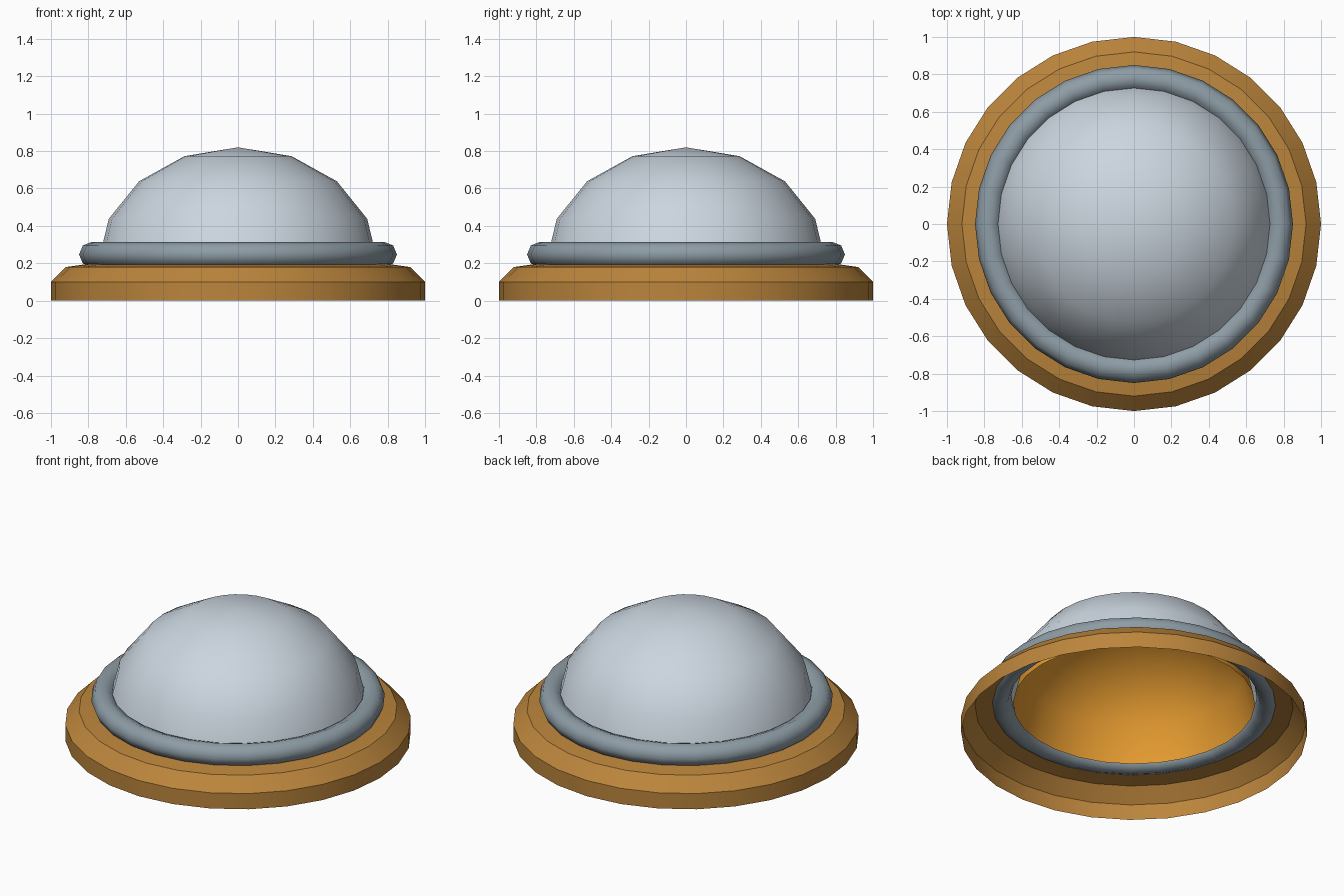
import bpy, math

if "Cube" in bpy.data.objects:
    bpy.data.objects.remove(bpy.data.objects["Cube"])

SIDES = 28


def material(name, rgb):
    m = bpy.data.materials.new(name)
    m.diffuse_color = (*rgb, 1.0)
    m.use_nodes = True
    m.node_tree.nodes["Principled BSDF"].inputs["Base Color"].default_value = m.diffuse_color
    return m


def lathe(name, profile, mat, closed=False, angle=180):
    """Spin a (radius, z) profile round the z axis; radius 0 makes a pole."""
    verts, rings, faces = [], [], []
    for r, z in profile:
        n = 1 if r < 1e-6 else SIDES
        ring = []
        for i in range(n):
            a = 2 * math.pi * i / SIDES
            ring.append(len(verts))
            verts.append((r * math.cos(a), r * math.sin(a), z))
        rings.append(ring)
    pairs = list(zip(rings, rings[1:]))
    if closed:
        pairs.append((rings[-1], rings[0]))
    for lo, hi in pairs:
        for i in range(SIDES):
            j = (i + 1) % SIDES
            if len(hi) == 1:
                faces.append((lo[i], lo[j], hi[0]))
            else:
                faces.append((lo[i], lo[j], hi[j], hi[i]))
    mesh = bpy.data.meshes.new(name)
    mesh.from_pydata(verts, [], faces)
    mesh.materials.append(mat)
    obj = bpy.data.objects.new(name, mesh)
    bpy.context.collection.objects.link(obj)
    bpy.ops.object.select_all(action='DESELECT')
    obj.select_set(True)
    bpy.context.view_layer.objects.active = obj
    if angle >= 180:
        bpy.ops.object.shade_smooth()
    else:
        bpy.ops.object.shade_smooth_by_angle(angle=math.radians(angle))
    return obj


def dome_profile(radius, height, z0, rings=4):
    pts = []
    for k in range(rings + 1):
        t = math.pi / 2 * k / rings
        pts.append((radius * math.cos(t), z0 + height * math.sin(t)))
    return pts


brass = material("brass brown", (0.50, 0.235, 0.045))
steel = material("steel grey", (0.27, 0.335, 0.38))
pale = material("pale grey", (0.60, 0.67, 0.74))
amber = material("amber", (0.79, 0.33, 0.03))

# Hollow chamfered base, open underneath
lathe("base_flange", [(1, 0), (1, 0.10), (0.92, 0.18), (0.78, 0.20)], brass, angle=30)

# Rounded clamping ring
ring = [(0.78 + 0.07 * math.cos(k * math.pi / 4), 0.247 + 0.068 * math.sin(k * math.pi / 4))
        for k in range(8)]
lathe("clamp_ring", ring, steel, closed=True)

# Outer dome and its amber lining, seen from below
lathe("outer_dome", dome_profile(0.748, 0.62, 0.20), pale)
lathe("inner_lining", dome_profile(0.70, 0.58, 0.20), amber)
